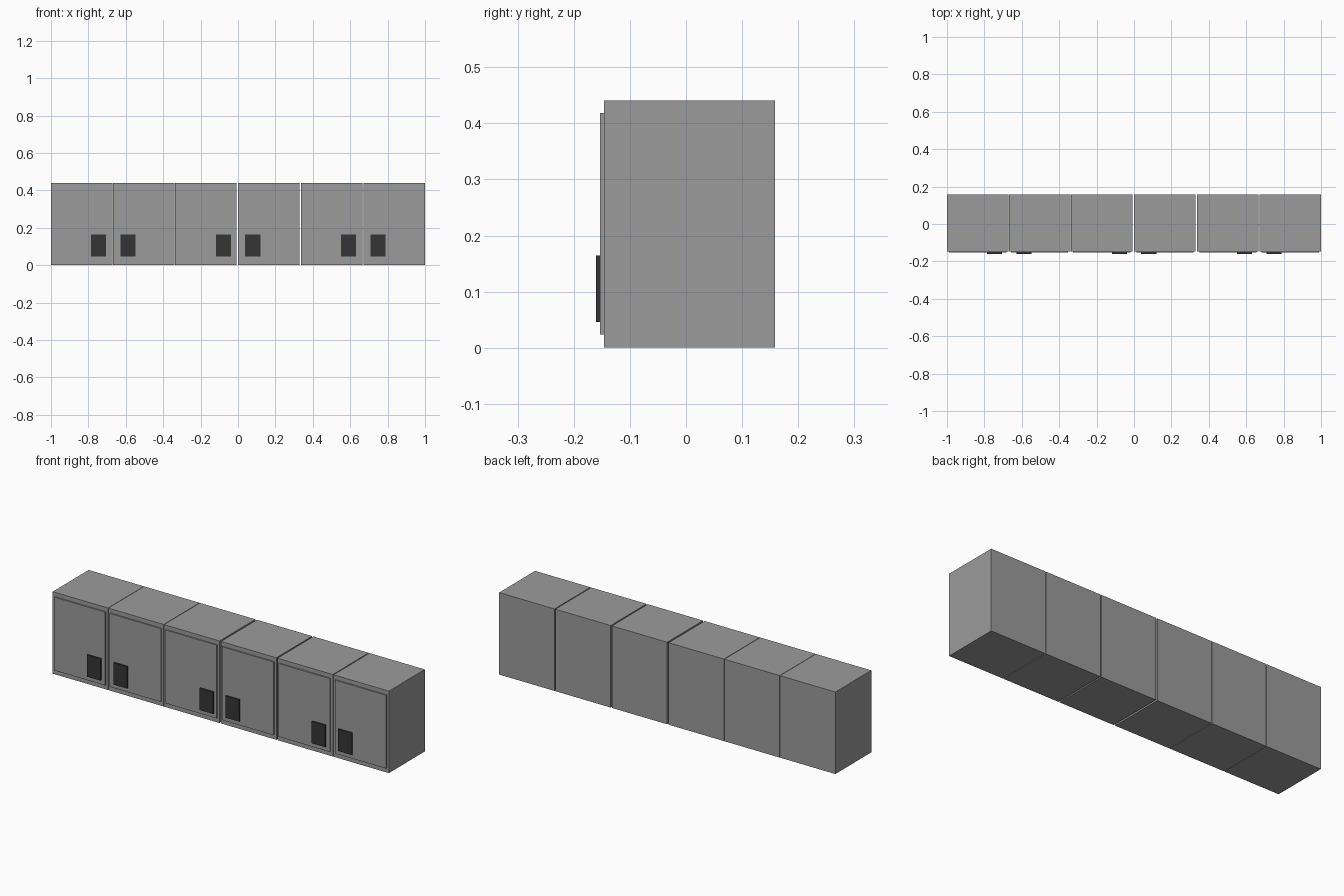
import bpy

if "Cube" in bpy.data.objects:
    bpy.data.objects.remove(bpy.data.objects["Cube"])


def material(name, value):
    m = bpy.data.materials.new(name)
    m.diffuse_color = (value, value, value, 1)
    m.use_nodes = True
    m.node_tree.nodes["Principled BSDF"].inputs["Base Color"].default_value = m.diffuse_color
    return m


GREY = material("cabinet grey", 0.33)
DARK = material("handle charcoal", 0.036)


def box(name, x0, x1, y0, y1, z0, z1, mat):
    """Axis-aligned box given by its extents."""
    bpy.ops.mesh.primitive_cube_add(
        size=1, location=((x0 + x1) / 2, (y0 + y1) / 2, (z0 + z1) / 2))
    ob = bpy.context.object
    ob.name = name
    ob.scale = (x1 - x0, y1 - y0, z1 - z0)
    bpy.ops.object.transform_apply(location=False, rotation=False, scale=True)
    ob.data.materials.append(mat)
    return ob


WIDTH = 0.329      # one cabinet
MARGIN = 0.012     # cabinet edge to door edge
HANDLE = 0.081     # handle plate width

# Left edge of each cabinet and of its handle plate
units = [(-1.0, -0.787), (-0.669, -0.629), (-0.337, -0.118),
         (0.001, 0.038), (0.337, 0.550), (0.671, 0.708)]

for i, (x, hx) in enumerate(units, 1):
    box(f"cabinet_{i}", x, x + WIDTH, -0.146, 0.159, 0, 0.441, GREY)
    box(f"door_{i}", x + MARGIN, x + WIDTH - MARGIN, -0.153, -0.146, 0.024, 0.418, GREY)
    box(f"handle_plate_{i}", hx, hx + HANDLE, -0.160, -0.153, 0.046, 0.164, DARK)
